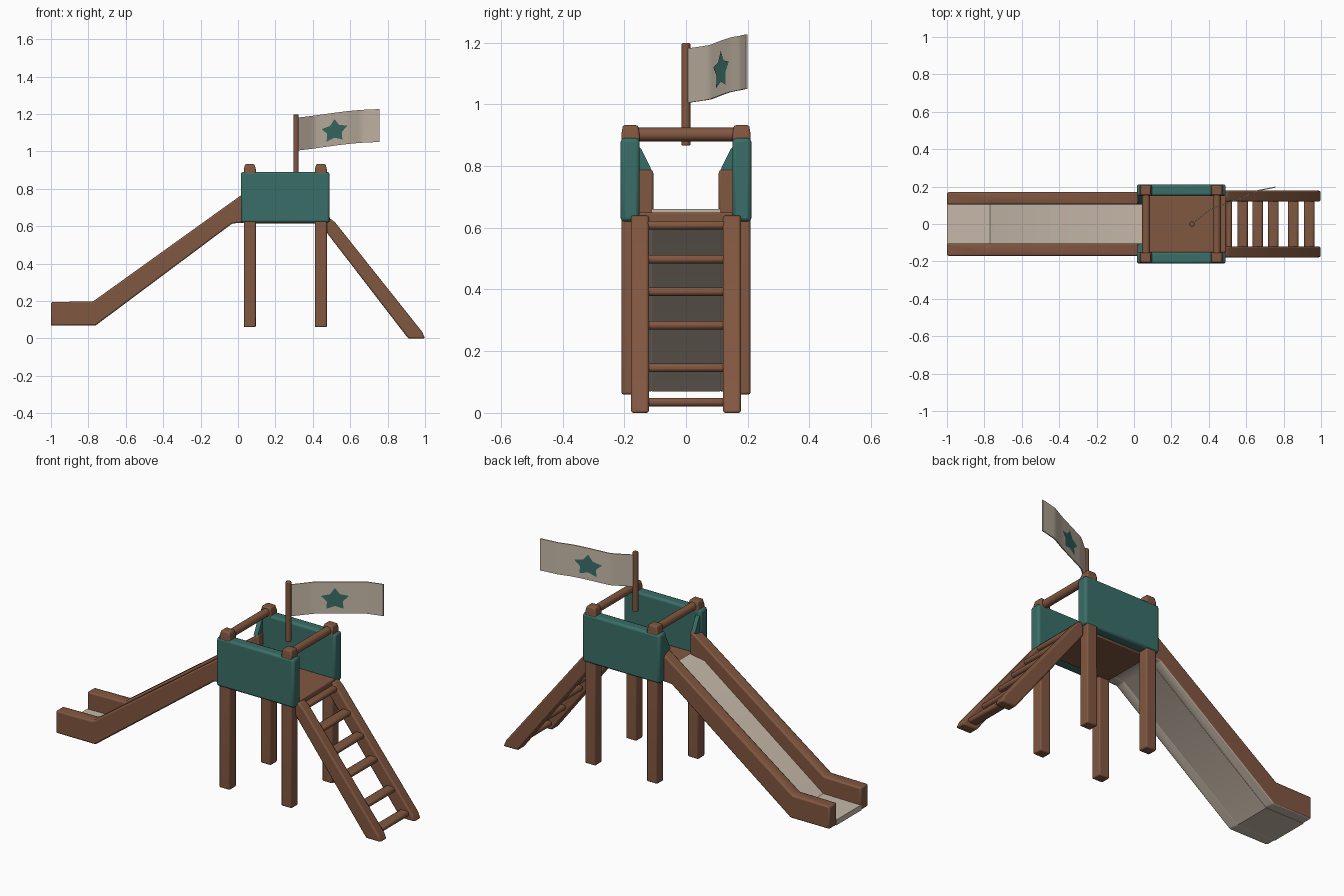
import bpy, bmesh, math
from mathutils import Vector

cube = bpy.data.objects.get("Cube")
if cube:
    bpy.data.objects.remove(cube, do_unlink=True)


def material(name, rgb):
    m = bpy.data.materials.new(name)
    m.use_nodes = True
    m.diffuse_color = (*rgb, 1)
    bsdf = m.node_tree.nodes["Principled BSDF"]
    bsdf.inputs["Base Color"].default_value = (*rgb, 1)
    bsdf.inputs["Roughness"].default_value = 0.8
    return m


wood = material("brown wood", (0.22, 0.095, 0.052))
teal = material("teal cloth", (0.042, 0.155, 0.135))
cream = material("cream", (0.56, 0.48, 0.39))


def finish(name, bm, mat, bevel=0.0):
    """Turn a bmesh into an object with rounded edges and smooth shading."""
    bmesh.ops.recalc_face_normals(bm, faces=bm.faces)
    mesh = bpy.data.meshes.new(name)
    bm.to_mesh(mesh)
    bm.free()
    mesh.materials.append(mat)
    ob = bpy.data.objects.new(name, mesh)
    bpy.context.collection.objects.link(ob)
    if bevel:
        mod = ob.modifiers.new("rounding", "BEVEL")
        mod.width = bevel
        mod.segments = 2
    bpy.ops.object.select_all(action="DESELECT")
    bpy.context.view_layer.objects.active = ob
    ob.select_set(True)
    bpy.ops.object.shade_smooth_by_angle(angle=math.radians(35))
    return ob


def prism(name, profile, y0, y1, mat, bevel=0.0):
    """Extrude an x-z outline along y."""
    bm = bmesh.new()
    face = bm.faces.new([bm.verts.new((x, y0, z)) for x, z in profile])
    ext = bmesh.ops.extrude_face_region(bm, geom=[face])["geom"]
    verts = [v for v in ext if isinstance(v, bmesh.types.BMVert)]
    bmesh.ops.translate(bm, verts=verts, vec=(0, y1 - y0, 0))
    return finish(name, bm, mat, bevel)


def box(name, x, y, z, mat, bevel=0.0):
    return prism(name, [(x[0], z[0]), (x[1], z[0]), (x[1], z[1]), (x[0], z[1])],
                 y[0], y[1], mat, bevel)


def rod(name, a, b, radius, mat, bevel=0.004, sides=14):
    a, b = Vector(a), Vector(b)
    bm = bmesh.new()
    bmesh.ops.create_cone(bm, cap_ends=True, segments=sides, radius1=radius,
                          radius2=radius, depth=(b - a).length)
    turn = (b - a).to_track_quat("Z", "Y").to_matrix()
    bmesh.ops.rotate(bm, verts=bm.verts, matrix=turn)
    bmesh.ops.translate(bm, verts=bm.verts, vec=(a + b) / 2)
    return finish(name, bm, mat, bevel)


def span(side, inner, outer):
    return sorted((side * inner, side * outer))


# Outlines shared by both sides
slide_under = [(-1, 0.07), (-0.76, 0.07), (-0.03, 0.615), (0.05, 0.62)]
rail_outline = slide_under + [(0.05, 0.79), (-0.775, 0.198), (-1, 0.195)]
ladder_outline = [(0.91, 0.0), (1.0, 0.0), (0.985, 0.035), (0.52, 0.62),
                  (0.495, 0.64), (0.475, 0.64), (0.475, 0.565)]

for side, label in ((1, "left"), (-1, "right")) :
    # Slide rail, with a pale underside matching the bed
    rail = prism("slide_rail_" + label, rail_outline, *span(-side, 0.105, 0.17), wood, 0.008)
    rail.data.materials.append(cream)
    for f in rail.data.polygons:
        if f.normal.z < -0.5:
            f.material_index = 1

    # Ladder side beam
    prism("ladder_beam_" + label, ladder_outline, *span(side, 0.12, 0.178), wood, 0.008)

    # Padded side panel
    box("side_panel_" + label, (0.015, 0.49), span(side, 0.15, 0.212), (0.62, 0.89), teal, 0.012)

    # Panel fold resting on the end of the slide rail
    bm = bmesh.new()
    fold = [(0.16, 0.87), (0.145, 0.855), (0.108, 0.78), (0.16, 0.76)]
    face = bm.faces.new([bm.verts.new((0.02, side * y, z)) for y, z in fold])
    ext = bmesh.ops.extrude_face_region(bm, geom=[face])["geom"]
    bmesh.ops.translate(bm, vec=(0.025, 0, 0),
                        verts=[v for v in ext if isinstance(v, bmesh.types.BMVert)])
    finish("panel_fold_" + label, bm, teal)

    # Posts with tapered tops
    for x, place in ((0.063, "slide"), (0.443, "ladder")):
        bm = bmesh.new()
        bmesh.ops.create_cube(bm, size=1)
        bmesh.ops.scale(bm, verts=bm.verts, vec=(0.064, 0.058, 0.845))
        bmesh.ops.translate(bm, verts=bm.verts, vec=(x, side * 0.18, 0.4825))
        top = max(bm.faces, key=lambda f: f.calc_center_median().z)
        ext = bmesh.ops.extrude_face_region(bm, geom=[top])["geom"]
        verts = [v for v in ext if isinstance(v, bmesh.types.BMVert)]
        bm.faces.remove(top)
        for v in verts:
            v.co.x = x + (v.co.x - x) * 0.78
            v.co.y = side * 0.18 + (v.co.y - side * 0.18) * 0.85
            v.co.z = 0.932
        finish("post_%s_%s" % (place, label), bm, wood, 0.006)

# Slide bed: a thin sheet following the underside
bed_top = [(0.05, 0.66), (-0.04, 0.645), (-0.77, 0.103), (-1, 0.1)]
prism("slide_bed", slide_under + bed_top, -0.11, 0.11, cream)

# Platform and the round bars between the posts
box("platform", (0.035, 0.492), (-0.152, 0.152), (0.615, 0.65), wood, 0.006)
for x, place in ((0.065, "slide"), (0.443, "ladder")):
    rod("top_bar_" + place, (x, -0.16, 0.902), (x, 0.16, 0.902), 0.022, wood)

# Ladder rungs, placed along the slope of the beams
for i, z in enumerate((0.608, 0.498, 0.393, 0.284, 0.146, 0.035)):
    x = 0.502 + (0.6 - z) * 0.77
    box("rung_%d" % (i + 1), (x - 0.028, x + 0.028), (-0.13, 0.13),
        (z - 0.014, z + 0.014), wood, 0.011)

# Flag pole
rod("flag_pole", (0.31, 0, 0.866), (0.31, 0, 1.198), 0.0145, wood)

# Waving flag
wave = [(0.31, 0.0), (0.36, 0.04), (0.41, 0.08), (0.5, 0.112), (0.59, 0.145),
        (0.66, 0.178), (0.71, 0.188), (0.756, 0.197)]


def wave_y(x):
    for (xa, ya), (xb, yb) in zip(wave, wave[1:]):
        if x <= xb:
            return ya + (yb - ya) * (x - xa) / (xb - xa)
    return wave[-1][1]


def lift(x):
    t = (x - 0.31) / 0.446
    return 0.046 * t + 0.012 * math.sin(math.pi * t) * t


bm = bmesh.new()
columns = 28
loops = []
for i in range(columns + 1):
    x = 0.31 + 0.446 * i / columns
    y = wave_y(x)
    loops.append([bm.verts.new((x, y + dy, z + lift(x)))
                  for dy, z in ((-0.003, 1.004), (-0.003, 1.18), (0.003, 1.18), (0.003, 1.004))])
for a, b in zip(loops, loops[1:]):
    for k in range(4):
        bm.faces.new((a[k], b[k], b[(k + 1) % 4], a[(k + 1) % 4]))
bm.faces.new(loops[0])
bm.faces.new(loops[-1])
finish("flag", bm, cream)

# Star patch on both faces of the flag, following its wave
for offset, label in ((-0.005, "front"), (0.005, "back")):
    bm = bmesh.new()
    centre = bm.verts.new((0.516, 0, 1.083))
    ring = []
    for k in range(10):
        r = 0.072 if k % 2 == 0 else 0.041
        a = math.pi / 2 + k * math.pi / 5
        ring.append(bm.verts.new((0.516 + r * math.cos(a), 0, 1.083 + 0.88 * r * math.sin(a))))
    for k in range(10):
        bm.faces.new((centre, ring[k], ring[(k + 1) % 10]))
    bmesh.ops.subdivide_edges(bm, edges=bm.edges, cuts=3, use_grid_fill=True)
    for v in bm.verts:
        v.co.z += lift(v.co.x)
        v.co.y = wave_y(v.co.x) + offset
    star = finish("star_patch_" + label, bm, teal)
    if (star.data.polygons[0].normal.y > 0) != (offset > 0):
        star.data.flip_normals()
